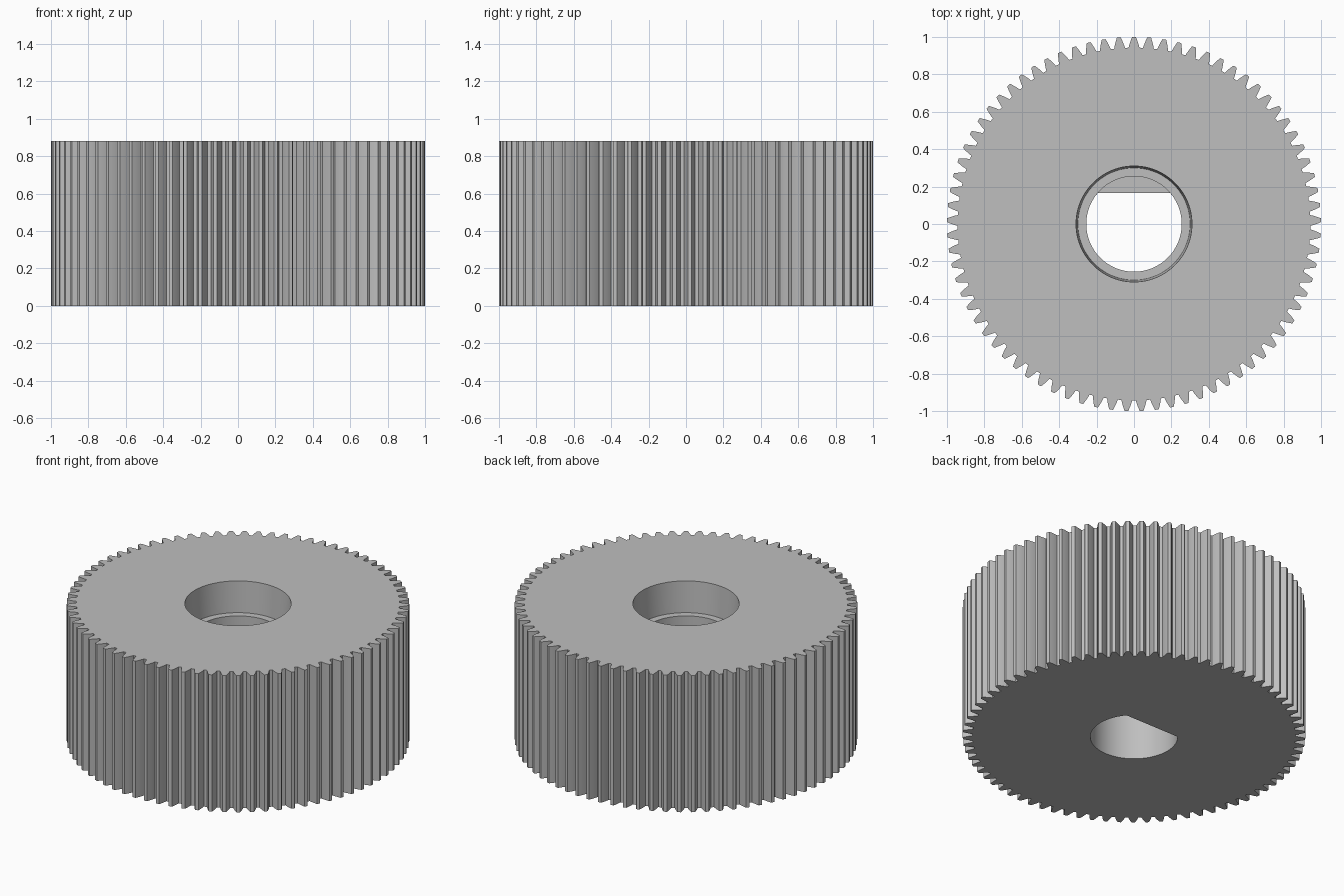
import bpy, bmesh
from math import pi, sin, cos, tan, acos, radians, sqrt, asin

cube = bpy.data.objects.get("Cube")
if cube:
    bpy.data.objects.remove(cube, do_unlink=True)

TEETH, HEIGHT = 77, 0.88
MODULE = 2 / (TEETH + 2)
PITCH_R = MODULE * TEETH / 2
BASE_R = PITCH_R * cos(radians(20))
ROOT_R = 1 - 2.25 * MODULE

steel = bpy.data.materials.new("plain_grey")
steel.use_nodes = True
grey = (0.52, 0.52, 0.52, 1)
steel.diffuse_color = grey
steel.node_tree.nodes["Principled BSDF"].inputs["Base Color"].default_value = grey


def involute(a):
    return tan(a) - a


def half_angle(r):
    """Half the angular thickness of an involute tooth at radius r."""
    return pi / (2 * TEETH) + involute(radians(20)) - involute(acos(BASE_R / r))


def polar(r, a):
    return r * cos(a), r * sin(a)


def circle(r, count=96):
    return [polar(r, 2 * pi * i / count) for i in range(count)]


def loft(name, sections):
    """Closed solid through (z, outline) sections with equal point counts."""
    bm = bmesh.new()
    rings = [[bm.verts.new((x, y, z)) for x, y in pts] for z, pts in sections]
    n = len(rings[0])
    for low, high in zip(rings, rings[1:]):
        for i in range(n):
            j = (i + 1) % n
            bm.faces.new((low[i], low[j], high[j], high[i]))
    bm.faces.new(rings[0][::-1])
    bm.faces.new(rings[-1])
    mesh = bpy.data.meshes.new(name)
    bm.to_mesh(mesh)
    bm.free()
    mesh.materials.append(steel)
    obj = bpy.data.objects.new(name, mesh)
    bpy.context.collection.objects.link(obj)
    return obj


# Toothed body, with one tooth centred on +y
radii = [ROOT_R + (1 - ROOT_R) * t / 4 for t in range(5)]
outline = []
for k in range(TEETH):
    mid = pi / 2 + 2 * pi * k / TEETH
    outline += [polar(r, mid - half_angle(r)) for r in radii]
    outline += [polar(r, mid + half_angle(r)) for r in reversed(radii)]
gear = loft("gear_body", [(0, outline), (HEIGHT, outline)])

# D-shaped shaft hole, round bore above it, slightly tapered counterbore on top
BORE_R, FLAT_Y = 0.255, 0.165
start = pi - asin(FLAT_Y / BORE_R)
sweep = 2 * pi - (pi - 2 * asin(FLAT_Y / BORE_R))
d_outline = [polar(BORE_R, start + sweep * i / 72) for i in range(73)]
cutters = [
    loft("counterbore_cutter", [(HEIGHT - 0.2, circle(0.30)), (HEIGHT, circle(0.31)),
                                (HEIGHT + 0.1, circle(0.31))]),
    loft("bore_cutter", [(0.4, circle(BORE_R)), (HEIGHT - 0.1, circle(BORE_R))]),
    loft("shaft_hole_cutter", [(-0.1, d_outline), (0.5, d_outline)]),
]
bpy.context.view_layer.objects.active = gear
for cutter in cutters:
    cutter.hide_render = True
    cut = gear.modifiers.new(cutter.name, "BOOLEAN")
    cut.operation, cut.solver, cut.object = "DIFFERENCE", "EXACT", cutter
    bpy.ops.object.modifier_apply(modifier=cut.name)
    bpy.data.objects.remove(cutter, do_unlink=True)

# Smooth bore walls, crisp edges
bpy.ops.object.select_all(action="DESELECT")
gear.select_set(True)
bpy.ops.object.shade_smooth_by_angle(angle=radians(20))
